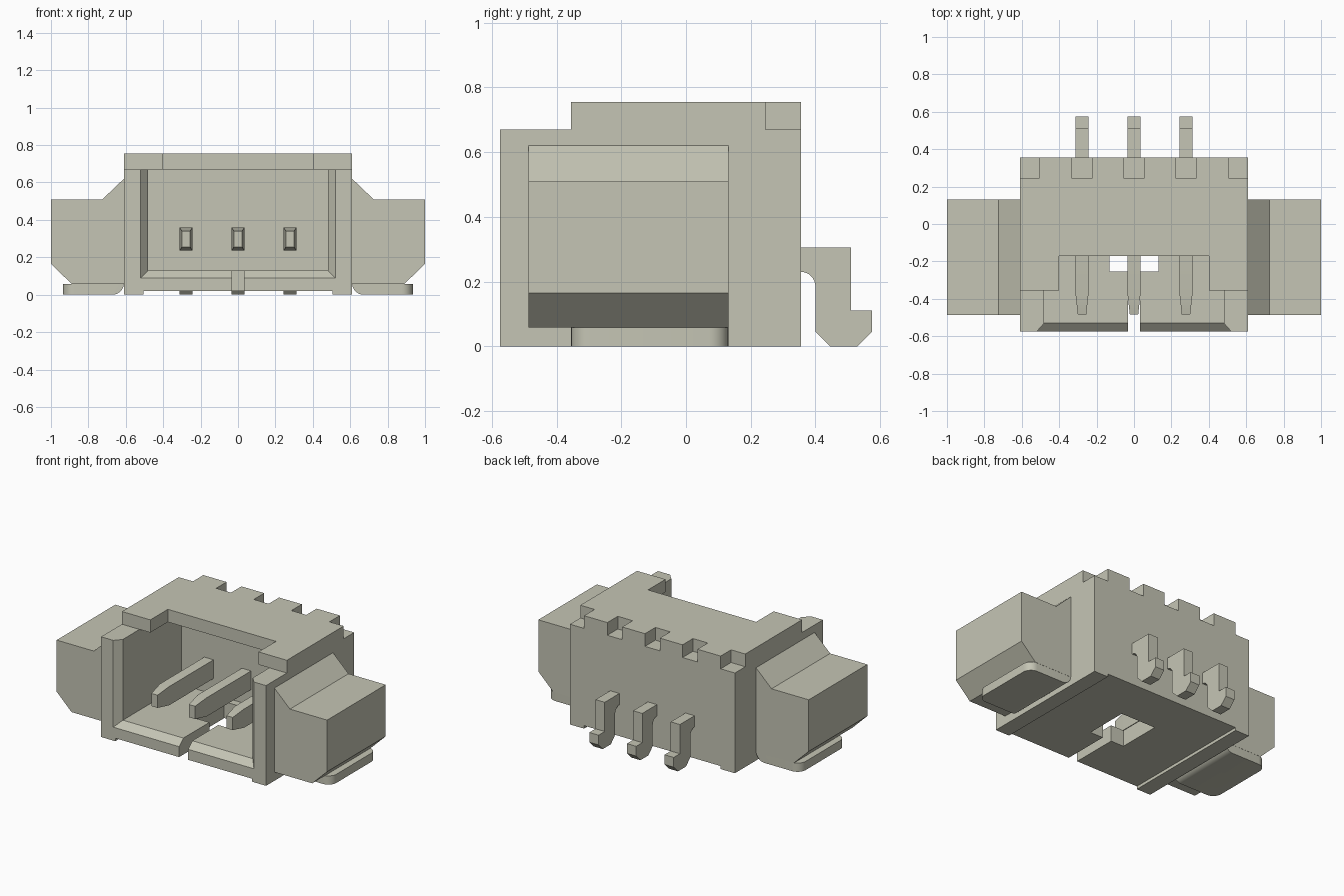
import bpy, bmesh, math
from mathutils import Vector

if "Cube" in bpy.data.objects:
    bpy.data.objects.remove(bpy.data.objects["Cube"], do_unlink=True)

# Single warm grey material
mat = bpy.data.materials.new("warm grey")
mat.use_nodes = True
COLOUR = (0.56, 0.56, 0.46, 1)
mat.diffuse_color = COLOUR
mat.node_tree.nodes["Principled BSDF"].inputs["Base Color"].default_value = COLOUR


def finish(name, bm):
    bmesh.ops.recalc_face_normals(bm, faces=bm.faces)
    mesh = bpy.data.meshes.new(name)
    bm.to_mesh(mesh)
    bm.free()
    mesh.materials.append(mat)
    ob = bpy.data.objects.new(name, mesh)
    bpy.context.collection.objects.link(ob)
    return ob


def loft(loop_a, loop_b):
    """Closed solid between two loops of matching points."""
    bm = bmesh.new()
    a = [bm.verts.new(p) for p in loop_a]
    b = [bm.verts.new(p) for p in loop_b]
    bm.faces.new(a)
    bm.faces.new(b)
    for i in range(len(a)):
        j = (i + 1) % len(a)
        bm.faces.new((a[i], a[j], b[j], b[i]))
    return bm


def box(x0, x1, y0, y1, z0, z1):
    rect = [(x0, y0), (x1, y0), (x1, y1), (x0, y1)]
    return loft([(x, y, z0) for x, y in rect], [(x, y, z1) for x, y in rect])


def along_x(profile, x0, x1):
    return loft([(x0, y, z) for y, z in profile], [(x1, y, z) for y, z in profile])


def along_y(profile, y0, y1):
    return loft([(x, y0, z) for x, z in profile], [(x, y1, z) for x, z in profile])


def arc(cu, cv, r, a0, a1, n=8):
    return [(cu + r * math.cos(math.radians(a0 + (a1 - a0) * i / n)),
             cv + r * math.sin(math.radians(a0 + (a1 - a0) * i / n))) for i in range(n + 1)]


def smooth(ob):
    bpy.ops.object.select_all(action='DESELECT')
    ob.select_set(True)
    bpy.context.view_layer.objects.active = ob
    bpy.ops.object.shade_smooth_by_angle(angle=math.radians(30))


PIN_X = (-0.278, 0.0, 0.278)

# Housing block with the stepped front shoulder
housing = finish("housing", along_x(
    [(-0.575, 0), (0.355, 0), (0.355, 0.755), (-0.355, 0.755), (-0.355, 0.67), (-0.575, 0.67)],
    -0.61, 0.61))


def flare(y, wide, low):
    return [(-wide, y, low), (wide, y, low), (wide, y, 0.8), (-wide, y, 0.8)]


cutters = [
    box(-0.48, 0.48, -0.70, 0.09, 0.13, 0.67),         # socket cavity
    box(-0.48, 0.48, -0.70, -0.355, 0.60, 0.90),       # open top between front walls
    box(-0.40, 0.40, -0.60, -0.17, 0.60, 0.90),        # roof cut-out
    loft(flare(-0.62, 0.56, 0.05), flare(-0.53, 0.48, 0.13)),   # flared mouth
    box(-0.505, 0.505, -0.70, 0.50, -0.10, 0.02),      # recess between the runners
    box(-0.13, 0.13, -0.255, 0.04, -0.05, 0.30),       # floor window
    box(-0.033, 0.033, -0.70, -0.20, -0.05, 0.25),     # floor slot
]
# Notches along the rear top edge
for x in PIN_X:
    cutters.append(box(x - 0.055, x + 0.055, 0.245, 0.50, 0.67, 0.90))
for s in (-1, 1):
    cutters.append(box(min(s * 0.505, s * 0.8), max(s * 0.505, s * 0.8), 0.245, 0.50, 0.67, 0.90))

for bm in cutters:
    cutter = finish("cutter", bm)
    cutter.hide_render = True
    mod = housing.modifiers.new("cut", 'BOOLEAN')
    mod.operation = 'DIFFERENCE'
    mod.solver = 'EXACT'
    mod.object = cutter
    bpy.context.view_layer.objects.active = housing
    bpy.ops.object.modifier_apply(modifier=mod.name)
    bpy.data.objects.remove(cutter, do_unlink=True)

# Contact pins: tapered tip, straight shank, bent rear leg with a foot
pin_profile = [(-0.485, 0.255), (-0.38, 0.235), (0.2, 0.235), (0.2, 0.23)]
pin_profile += arc(0.355, 0.185, 0.045, 90, 0)
pin_profile += [(0.40, 0.045), (0.445, 0), (0.53, 0), (0.575, 0.045), (0.575, 0.11),
                (0.51, 0.11), (0.51, 0.305), (0.2, 0.305), (0.2, 0.36), (-0.38, 0.36),
                (-0.485, 0.34)]
for label, x in zip(("right", "middle", "left"), PIN_X):
    bm = along_x(pin_profile, x - 0.034, x + 0.034)
    bmesh.ops.bisect_plane(bm, geom=bm.verts[:] + bm.edges[:] + bm.faces[:],
                           plane_co=(0, -0.38, 0), plane_no=(0, 1, 0), dist=1e-4)
    for v in bm.verts:
        if v.co.y < -0.45:
            v.co.x = x + (v.co.x - x) * 0.66
    smooth(finish(label + "_pin", bm))

# Side anchors and their solder feet, mirrored across x
anchor_profile = [(0.60, 0.058), (0.89, 0.058), (1.0, 0.165), (1.0, 0.51), (0.725, 0.51),
                  (0.61, 0.62), (0.60, 0.62)]
foot_profile = [(0.935, 0.058), (0.61, 0.058)] + arc(0.672, 0.062, 0.062, 180, 270)[1:] + [(0.935, 0)]
for label, s in (("left", 1), ("right", -1)):
    finish(label + "_anchor", along_y([(s * x, z) for x, z in anchor_profile], -0.487, 0.132))
    bm = along_y([(s * x, z) for x, z in foot_profile], -0.355, 0.131)
    corners = [e for e in bm.edges if all(abs(v.co.x) > 0.93 for v in e.verts)
               and abs(e.verts[0].co.z - e.verts[1].co.z) > 0.03]
    bmesh.ops.bevel(bm, geom=corners, offset=0.06, segments=8, profile=0.5, affect='EDGES')
    smooth(finish(label + "_solder_foot", bm))
